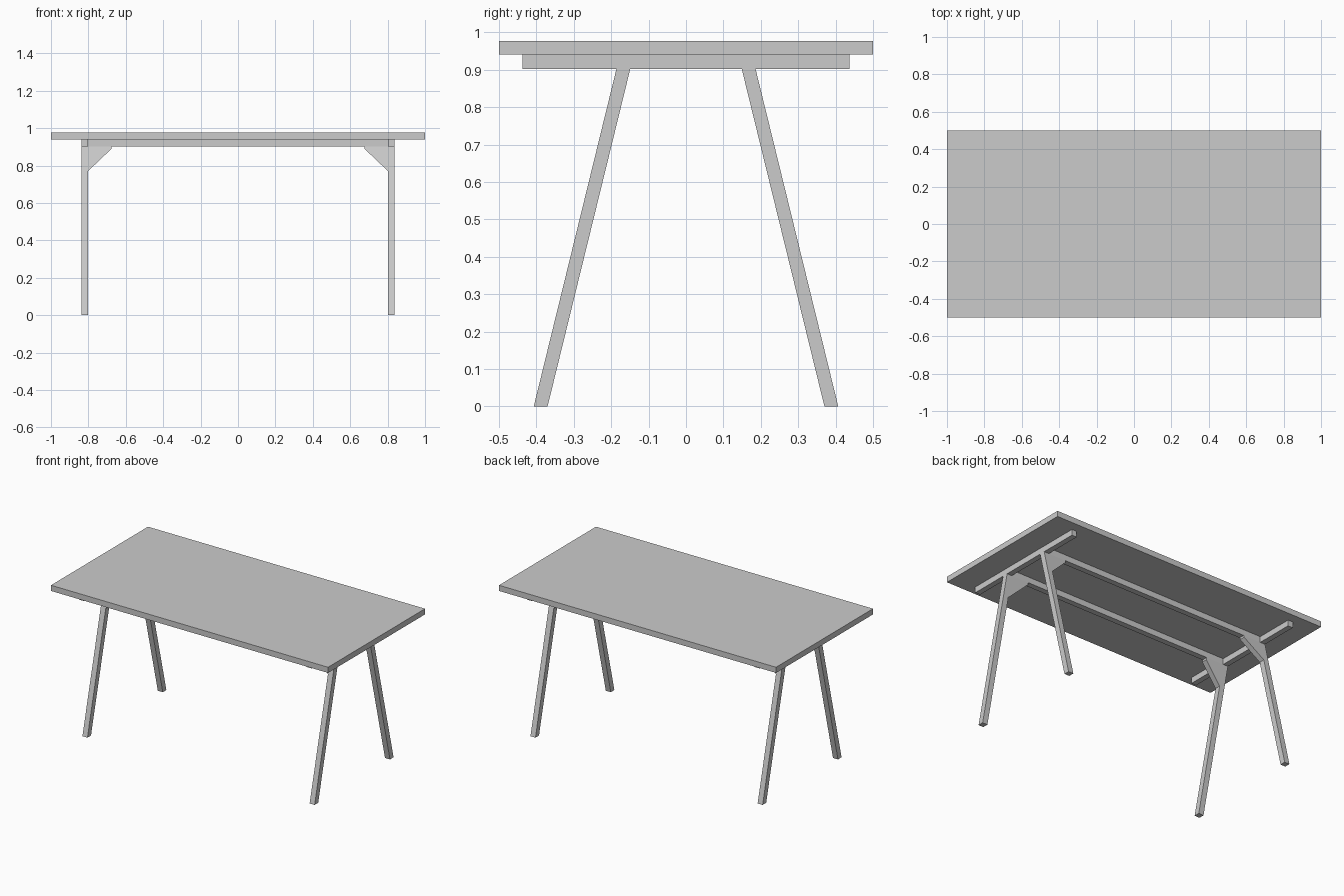
import bpy, bmesh
from mathutils import Vector

if "Cube" in bpy.data.objects:
    bpy.data.objects.remove(bpy.data.objects["Cube"])

X0, X1 = 0.802, 0.838      # inner and outer face of the leg frames
Z_TOP, Z_BEAM, Z_RAIL = 0.977, 0.94, 0.902
SLOPE = 0.221 / Z_RAIL     # outward lean of the legs


def prism(name, base, offset):
    """Extrude a flat polygon along an offset vector."""
    bm = bmesh.new()
    face = bm.faces.new([bm.verts.new(p) for p in base])
    new = bmesh.ops.extrude_face_region(bm, geom=[face])["geom"]
    bmesh.ops.translate(bm, vec=Vector(offset),
                        verts=[v for v in new if isinstance(v, bmesh.types.BMVert)])
    bmesh.ops.recalc_face_normals(bm, faces=bm.faces)
    mesh = bpy.data.meshes.new(name)
    bm.to_mesh(mesh)
    bm.free()
    obj = bpy.data.objects.new(name, mesh)
    bpy.context.collection.objects.link(obj)
    return obj


def box(name, x, y, z):
    base = [(x[0], y[0], z[0]), (x[1], y[0], z[0]), (x[1], y[1], z[0]), (x[0], y[1], z[0])]
    return prism(name, base, (0, 0, z[1] - z[0]))


def mirror(obj, x, y):
    m = obj.modifiers.new("Mirror", "MIRROR")
    m.use_axis = (x, y, False)
    m.use_mirror_merge = False


def lean(y, z):
    return y + (Z_RAIL - z) * SLOPE


# Table top
box("table_top", (-1, 1), (-0.5, 0.5), (Z_BEAM, Z_TOP))

# Cross beams over each pair of legs
mirror(box("cross_beam", (X0, X1), (-0.4375, 0.4375), (Z_RAIL, Z_BEAM)), True, False)

# Long rails joining the two frames
mirror(box("long_rail", (-X0, X0), (0.149, 0.186), (Z_RAIL, Z_BEAM)), False, True)

# Splayed legs
leg = [(X0, 0.149, Z_RAIL), (X0, 0.186, Z_RAIL), (X0, 0.407, 0), (X0, 0.37, 0)]
mirror(prism("leg", leg, (X1 - X0, 0, 0)), True, True)

# Corner gussets leaning with the legs
profile = [(X0, Z_RAIL), (0.677, Z_RAIL), (0.677, 0.889), (X0, 0.77)]
gusset = [(x, lean(0.149, z), z) for x, z in profile]
mirror(prism("corner_gusset", gusset, (0, 0.037, 0)), True, True)
